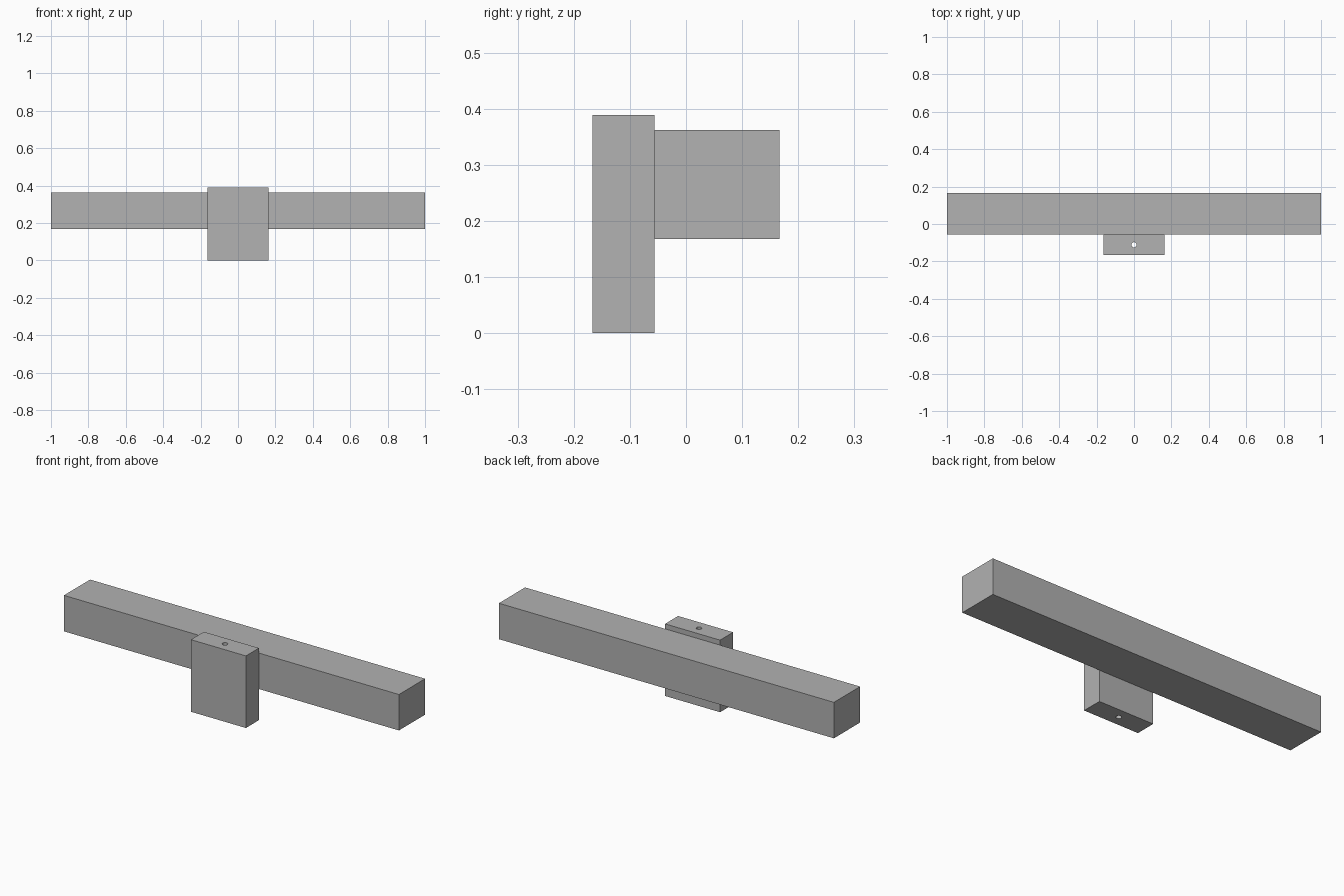
import bpy

default = bpy.data.objects.get("Cube")
if default:
    bpy.data.objects.remove(default, do_unlink=True)

# Single grey material
grey = bpy.data.materials.new("plain_grey")
grey.use_nodes = True
colour = (0.445, 0.445, 0.445, 1)
grey.diffuse_color = colour
grey.node_tree.nodes["Principled BSDF"].inputs["Base Color"].default_value = colour


def box(name, low, high):
    """Axis-aligned box between two corners."""
    centre = [(a + b) / 2 for a, b in zip(low, high)]
    size = [b - a for a, b in zip(low, high)]
    bpy.ops.mesh.primitive_cube_add(size=1, location=centre)
    obj = bpy.context.object
    obj.name = name
    obj.scale = size
    bpy.ops.object.transform_apply(location=False, rotation=False, scale=True)
    obj.data.materials.append(grey)
    return obj


# Long horizontal bar
box("long_bar", (-1, -0.056, 0.168), (1, 0.167, 0.362))

# Upright block on the front of the bar
block = box("mounting_block", (-0.164, -0.167, 0), (0.164, -0.056, 0.389))

# Vertical pin hole right through the block
bpy.ops.mesh.primitive_cylinder_add(vertices=32, radius=0.014, depth=1,
                                    location=(0, -0.111, 0.2))
cutter = bpy.context.object
cutter.name = "pin_hole_cutter"
cutter.data.materials.append(grey)
cutter.hide_render = True
cutter.hide_viewport = True

hole = block.modifiers.new("pin_hole", "BOOLEAN")
hole.operation = "DIFFERENCE"
hole.solver = "EXACT"
hole.object = cutter

# Bake the hole, then discard the cutter
bpy.context.view_layer.objects.active = block
bpy.ops.object.modifier_apply(modifier=hole.name)
bpy.data.objects.remove(cutter, do_unlink=True)

# Round the hole wall while keeping the edges crisp
bpy.ops.object.select_all(action="DESELECT")
block.select_set(True)
bpy.ops.object.shade_smooth_by_angle()
